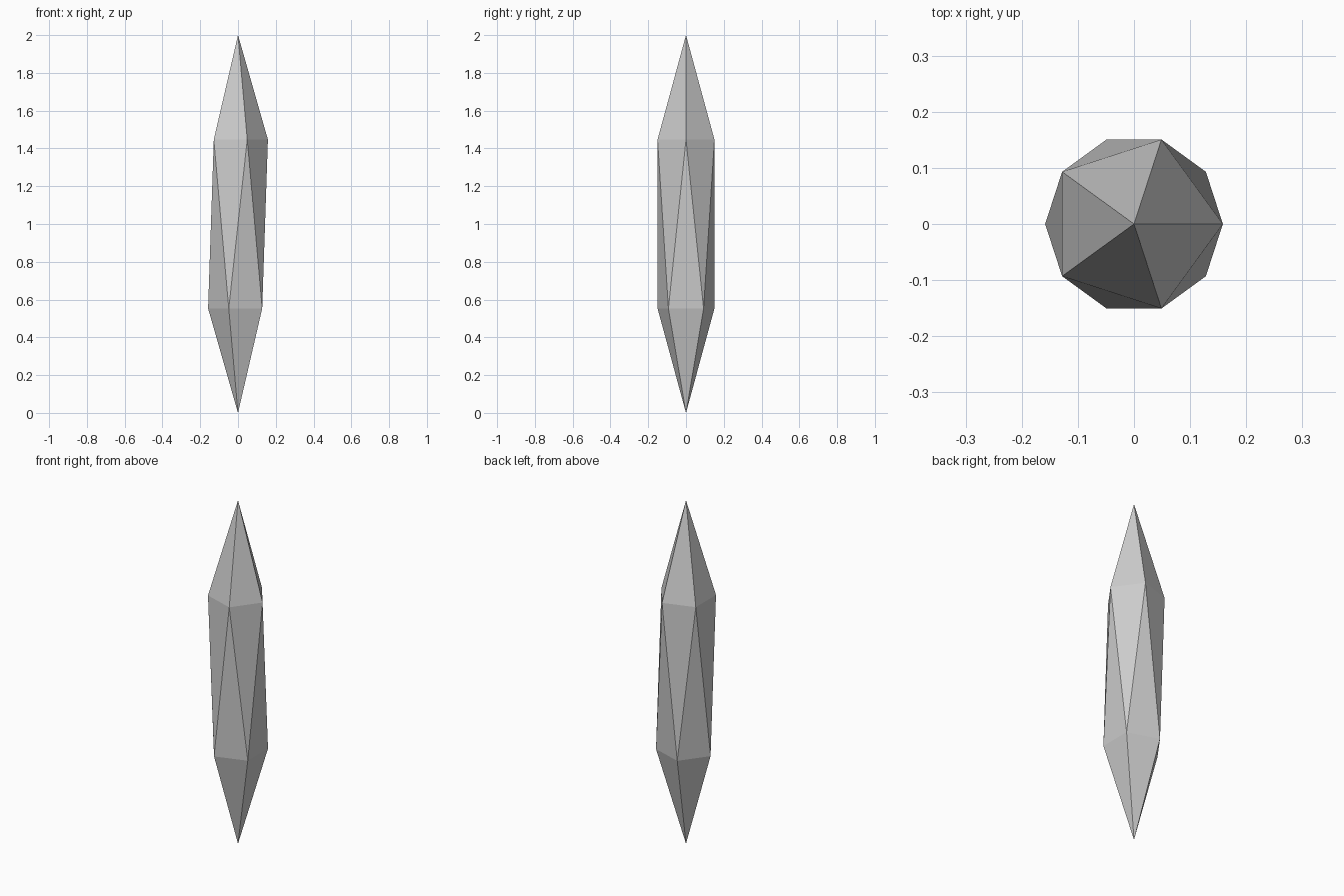
import bpy

if "Cube" in bpy.data.objects:
    bpy.data.objects.remove(bpy.data.objects["Cube"])

# Crystal shard: a 20-sided icosphere squeezed into a slim upright spindle
bpy.ops.mesh.primitive_ico_sphere_add(subdivisions=1, radius=1, location=(0, 0, 1))
shard = bpy.context.object
shard.name = "crystal_shard"
shard.scale = (0.177, 0.177, 1.0)
bpy.ops.object.transform_apply(location=False, rotation=False, scale=True)
bpy.ops.object.shade_flat()
